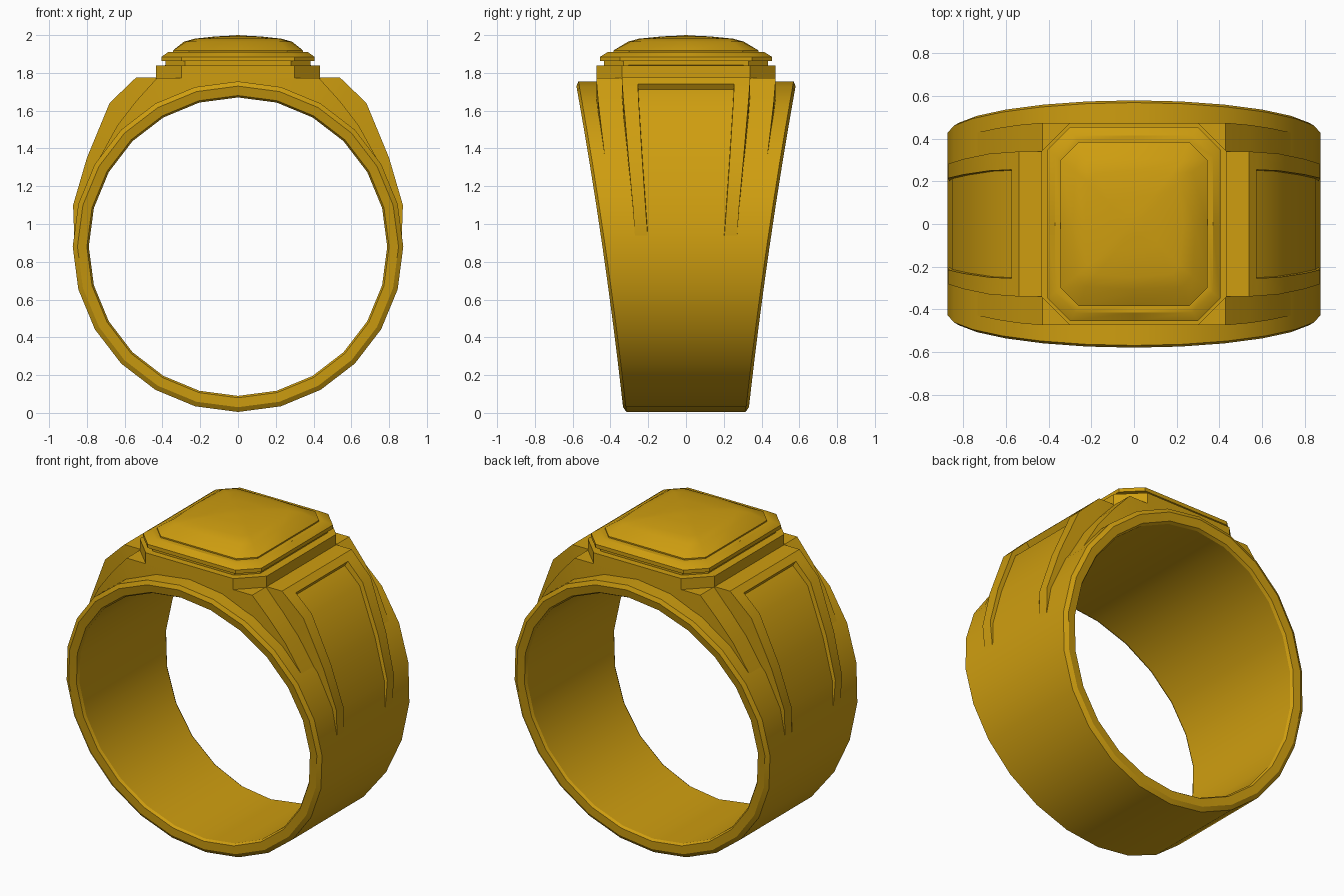
import bpy, bmesh
from math import sin, cos, pi, hypot

cube = bpy.data.objects.get("Cube")
if cube:
    bpy.data.objects.remove(cube, do_unlink=True)

gold = bpy.data.materials.new("polished gold")
gold.use_nodes = True
colour = (0.62, 0.34, 0.005, 1)
gold.diffuse_color = colour
gold.node_tree.nodes["Principled BSDF"].inputs["Base Color"].default_value = colour

CENTRE = 0.88   # height of the finger hole's centre
CORE = 0.83     # radius buried inside the band


def finish(name, bm, mirror=False):
    bmesh.ops.remove_doubles(bm, verts=bm.verts, dist=0.0002)
    bmesh.ops.recalc_face_normals(bm, faces=bm.faces)
    mesh = bpy.data.meshes.new(name)
    bm.to_mesh(mesh)
    bm.free()
    ob = bpy.data.objects.new(name, mesh)
    bpy.context.collection.objects.link(ob)
    mesh.materials.append(gold)
    bpy.ops.object.select_all(action='DESELECT')
    ob.select_set(True)
    bpy.context.view_layer.objects.active = ob
    bpy.ops.object.shade_smooth_by_angle(angle=0.5)
    if mirror:
        ob.modifiers.new("mirror", 'MIRROR')
    return ob


def skin(bm, rings, loop=False):
    """Join successive closed rings of points with quads."""
    rows = [[bm.verts.new(p) for p in ring] for ring in rings]
    pairs = list(zip(rows, rows[1:])) + ([(rows[-1], rows[0])] if loop else [])
    for a, b in pairs:
        for i in range(len(a)):
            j = (i + 1) % len(a)
            bm.faces.new((a[i], a[j], b[j], b[i]))
    return rows


# Band: chamfered section swept round, widening towards the top
def band_section(angle):
    def at(radius, inset, side):
        z = CENTRE - radius * cos(angle)
        width = 0.33 + 0.11 * z + 0.02 * z * z - inset
        return (radius * sin(angle), side * width, z)
    half = [(0.79, 0.02), (0.80, 0.004), (0.85, 0), (0.875, 0.015)]
    return [at(r, i, 1) for r, i in half] + [at(r, i, -1) for r, i in reversed(half)]


bm = bmesh.new()
skin(bm, [band_section(2 * pi * k / 24) for k in range(24)], loop=True)
finish("band", bm)


# Shoulders: strips lofted down the sides, with an optional sunken panel
def shoulder_section(x, z, half, panel, depth):
    dx, dz = x, z - CENTRE
    r = hypot(dx, dz)

    def at(y, radius):
        return (dx * radius / r, y, CENTRE + dz * radius / r)
    side = [(half, CORE), (half, r), (panel, r), (panel * 0.99, r - depth)]
    return [at(y, q) for y, q in side] + [at(-y, q) for y, q in reversed(side)]


def shoulder(name, stations):
    bm = bmesh.new()
    rows = skin(bm, [shoulder_section(*s) for s in stations])
    bm.faces.new(rows[-1])
    return finish(name, bm, mirror=True)


shoulder("shoulder_step", [
    (0, 1.772, 0.475, 0.3, 0), (0.43, 1.772, 0.475, 0.3, 0),
    (0.54, 1.65, 0.465, 0.3, 0), (0.64, 1.52, 0.45, 0.3, 0),
    (0.755, 1.31, 0.425, 0.3, 0)])
shoulder("shoulder_strip", [
    (0.38, 1.775, 0.34, 0.255, 0), (0.54, 1.775, 0.34, 0.255, 0),
    (0.575, 1.742, 0.338, 0.255, 0), (0.575, 1.742, 0.338, 0.255, 0.036),
    (0.68, 1.64, 0.33, 0.25, 0.03), (0.80, 1.35, 0.305, 0.232, 0.026),
    (0.873, 1.1, 0.282, 0.215, 0.02), (0.867, 0.93, 0.27, 0.203, 0)])


# Setting and stone: stacked cut-corner rectangles
def octagon(x, y, z, cut, bulge=0):
    quarter = [(x + bulge, 0), (x, y - cut), (x - cut, y), (0, y + bulge)]
    ring = quarter + [(-a, b) for a, b in quarter[2::-1]]
    ring += [(-a, -b) for a, b in quarter[1:]] + [(a, -b) for a, b in quarter[2:0:-1]]
    return [(a, b, z) for a, b in ring]


def stack(name, layers):
    bm = bmesh.new()
    rows = skin(bm, [octagon(*layer) for layer in layers])
    bm.faces.new(rows[0])
    top = rows[-1]
    peak = bm.verts.new((0, 0, layers[-1][2] + 0.004))
    for a, b in zip(top, top[1:] + top[:1]):
        bm.faces.new((a, b, peak))
    return finish(name, bm)


stack("setting_base", [(0.435, 0.475, 1.74, 0.135), (0.435, 0.475, 1.84, 0.135)])
stack("bezel", [(0.385, 0.435, 1.82, 0.105), (0.385, 0.435, 1.862, 0.105),
                (0.405, 0.455, 1.862, 0.105), (0.405, 0.455, 1.885, 0.105),
                (0.37, 0.415, 1.91, 0.095), (0.345, 0.385, 1.91, 0.085)])
stack("stone", [(0.345, 0.385, 1.88, 0.085), (0.345, 0.385, 1.918, 0.085),
                (0.275, 0.295, 1.965, 0.05, 0.012), (0.215, 0.235, 1.981, 0.04, 0.015),
                (0.11, 0.12, 1.993, 0.03, 0.01), (0.05, 0.055, 1.996, 0.015, 0.005)])
